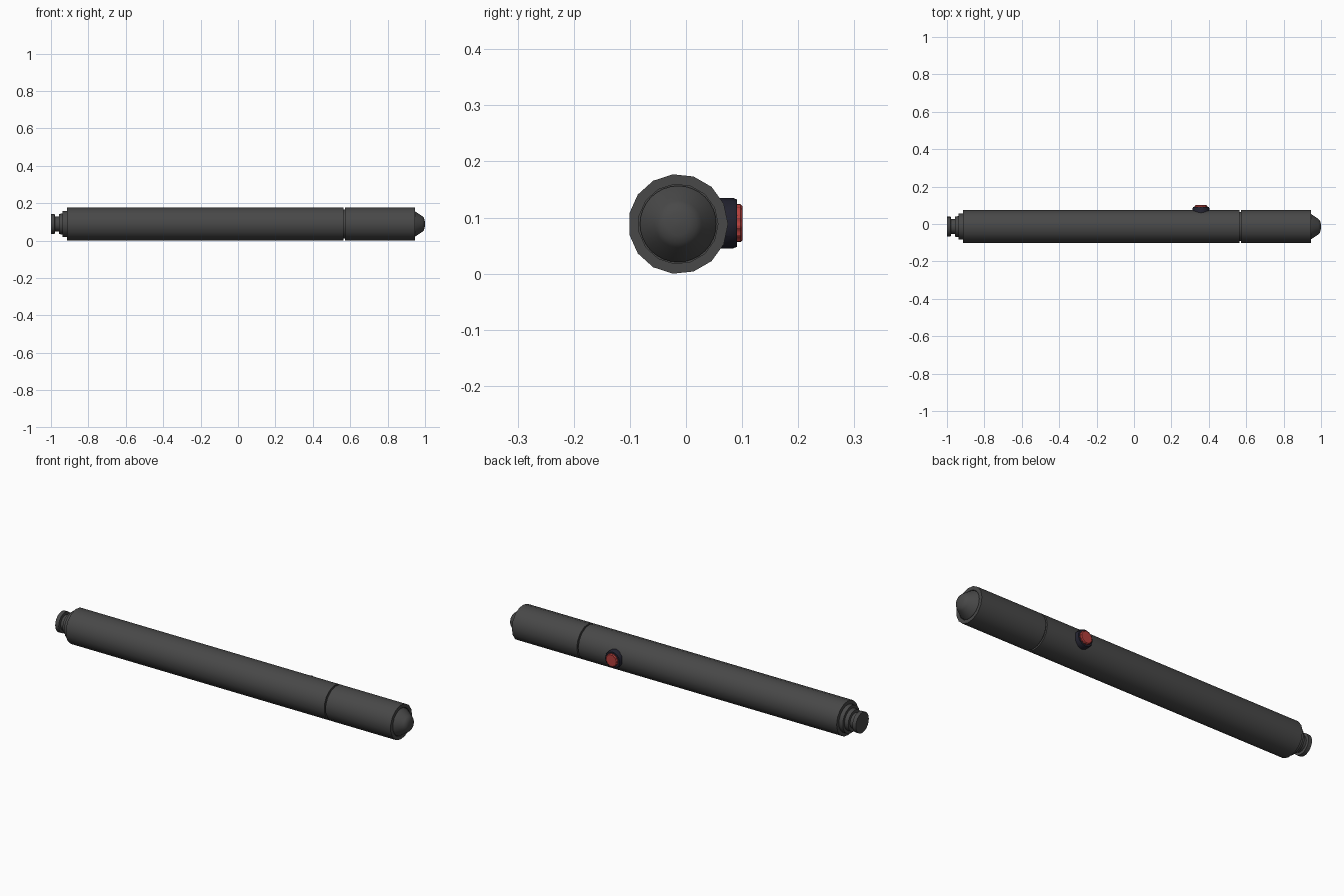
import bpy, bmesh, math
from mathutils import Vector

if "Cube" in bpy.data.objects:
    bpy.data.objects.remove(bpy.data.objects["Cube"])

CY, CZ = -0.014, 0.0885   # tube axis
BX = 0.358                # button position along the tube


def material(name, rgb):
    m = bpy.data.materials.new(name)
    m.diffuse_color = (*rgb, 1)
    m.use_nodes = True
    m.node_tree.nodes["Principled BSDF"].inputs["Base Color"].default_value = m.diffuse_color
    return m


GREY = material("dark grey metal", (0.065, 0.065, 0.065))
NAVY = material("dark navy plastic", (0.017, 0.017, 0.03))
RED = material("red rubber", (0.45, 0.05, 0.045))


def lathe(name, profile, sides, origin, axis, mat, teeth=0.0):
    """Turn (distance, radius) points round the x or y axis; end rings are capped.
    teeth pulls in every other pair of points for a knurled rim."""
    bm = bmesh.new()
    rings = []
    for d, r in profile:
        ring = []
        for i in range(sides):
            a = 2 * math.pi * i / sides
            rr = r - (teeth if i % 4 < 2 else 0)
            c, s = rr * math.cos(a), rr * math.sin(a)
            p = (d, c, s) if axis == 'x' else (c, d, s)
            ring.append(bm.verts.new(Vector(origin) + Vector(p)))
        rings.append(ring)
    for a, b in zip(rings, rings[1:]):
        for i in range(sides):
            j = (i + 1) % sides
            bm.faces.new((a[i], a[j], b[j], b[i]))
    bm.faces.new(rings[0])
    bm.faces.new(rings[-1])
    bmesh.ops.recalc_face_normals(bm, faces=bm.faces)
    me = bpy.data.meshes.new(name)
    bm.to_mesh(me)
    bm.free()
    me.materials.append(mat)
    ob = bpy.data.objects.new(name, me)
    bpy.context.collection.objects.link(ob)
    bpy.ops.object.select_all(action='DESELECT')
    ob.select_set(True)
    bpy.context.view_layer.objects.active = ob
    bpy.ops.object.shade_smooth_by_angle(angle=math.radians(30))
    return ob


tube_origin = (0, CY, CZ)
R = 0.089

# main barrel with the narrow joint groove before the head, and a shallow end recess
lathe("barrel", [(-0.915, 0.068), (-0.915, R), (0.565, R), (0.565, R - 0.01),
                 (0.573, R - 0.01), (0.573, R), (0.945, R), (0.945, 0.071),
                 (0.938, 0.071)], 15, tube_origin, 'x', GREY)

# conical tip with a rounded nose
lathe("tip", [(0.935, 0.068), (0.946, 0.068), (0.985, 0.042), (0.994, 0.033),
              (0.998, 0.020), (1.0, 0.005)], 32, tube_origin, 'x', GREY)

# stepped tail knob
lathe("tail_knob", [(-1.0, 0.053), (-0.980, 0.053), (-0.978, 0.040), (-0.958, 0.040),
                    (-0.957, 0.054), (-0.937, 0.056), (-0.937, 0.070),
                    (-0.912, 0.070)], 24, tube_origin, 'x', GREY)

# switch housing and its red push button
lathe("switch_base", [(0.05, 0.045), (0.084, 0.045), (0.091, 0.042)], 12,
      (BX, 0, 0.090), 'y', NAVY)
lathe("push_button", [(0.088, 0.034), (0.097, 0.034), (0.101, 0.030)], 48,
      (BX, 0, 0.090), 'y', RED, teeth=0.002)
